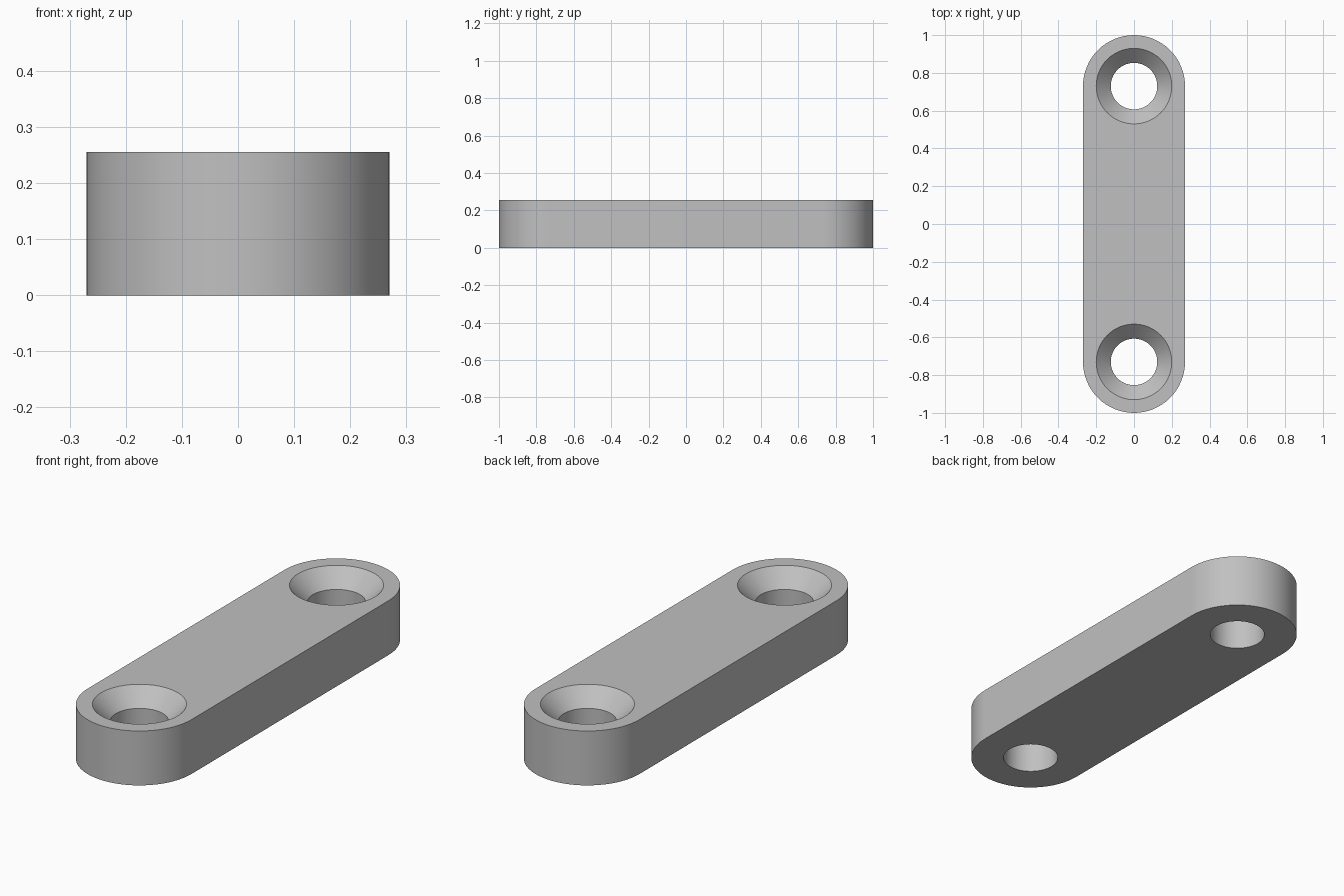
import bpy, bmesh, math

cube = bpy.data.objects.get("Cube")
if cube:
    bpy.data.objects.remove(cube, do_unlink=True)

HEIGHT, END_R, END_Y = 0.255, 0.27, 0.73
HOLE_R, SINK_R = 0.123, 0.2
SEGMENTS = 64

grey = bpy.data.materials.new("light grey")
grey.use_nodes = True
colour = (0.53, 0.53, 0.53, 1)
grey.diffuse_color = colour
grey.node_tree.nodes["Principled BSDF"].inputs["Base Color"].default_value = colour


def make_object(name, bm):
    bmesh.ops.recalc_face_normals(bm, faces=bm.faces)
    mesh = bpy.data.meshes.new(name)
    bm.to_mesh(mesh)
    bm.free()
    mesh.materials.append(grey)
    obj = bpy.data.objects.new(name, mesh)
    bpy.context.collection.objects.link(obj)
    return obj


# Bar with two half-round ends, extruded upward
bm = bmesh.new()
outline = []
for side in (1, -1):
    for i in range(SEGMENTS // 2 + 1):
        a = math.pi * 2 * i / SEGMENTS
        outline.append(bm.verts.new((side * END_R * math.cos(a),
                                     side * (END_Y + END_R * math.sin(a)), 0)))
base = bm.faces.new(outline)
top = bmesh.ops.extrude_face_region(bm, geom=[base])["geom"]
bmesh.ops.translate(bm, vec=(0, 0, HEIGHT),
                    verts=[v for v in top if isinstance(v, bmesh.types.BMVert)])
bar = make_object("link_bar", bm)


def countersink_cutter(name, y):
    """Straight bore opening into a 45 degree cone at the top face."""
    over = 0.05
    depth = SINK_R - HOLE_R
    profile = [(HOLE_R, -over), (HOLE_R, HEIGHT - depth), (SINK_R + over, HEIGHT + over)]
    cutter_bm = bmesh.new()
    rings = []
    for r, z in profile:
        ring = bmesh.ops.create_circle(cutter_bm, segments=SEGMENTS, radius=r)["verts"]
        bmesh.ops.translate(cutter_bm, verts=ring, vec=(0, y, z))
        rings.append(ring)
    for low, high in zip(rings, rings[1:]):
        for i in range(SEGMENTS):
            j = (i + 1) % SEGMENTS
            cutter_bm.faces.new((low[i], low[j], high[j], high[i]))
    cutter_bm.faces.new(rings[0])
    cutter_bm.faces.new(rings[-1])
    return make_object(name, cutter_bm)


# Countersunk screw hole at each end
for label, y in (("front", -END_Y), ("back", END_Y)):
    cutter = countersink_cutter(label + "_hole_cutter", y)
    cut = bar.modifiers.new(label + "_hole", "BOOLEAN")
    cut.operation, cut.solver, cut.object = "DIFFERENCE", "EXACT", cutter
    bpy.ops.object.select_all(action="DESELECT")
    bar.select_set(True)
    bpy.context.view_layer.objects.active = bar
    bpy.ops.object.modifier_apply(modifier=cut.name)
    bpy.data.objects.remove(cutter, do_unlink=True)

bpy.ops.object.shade_smooth_by_angle(angle=math.radians(30))
